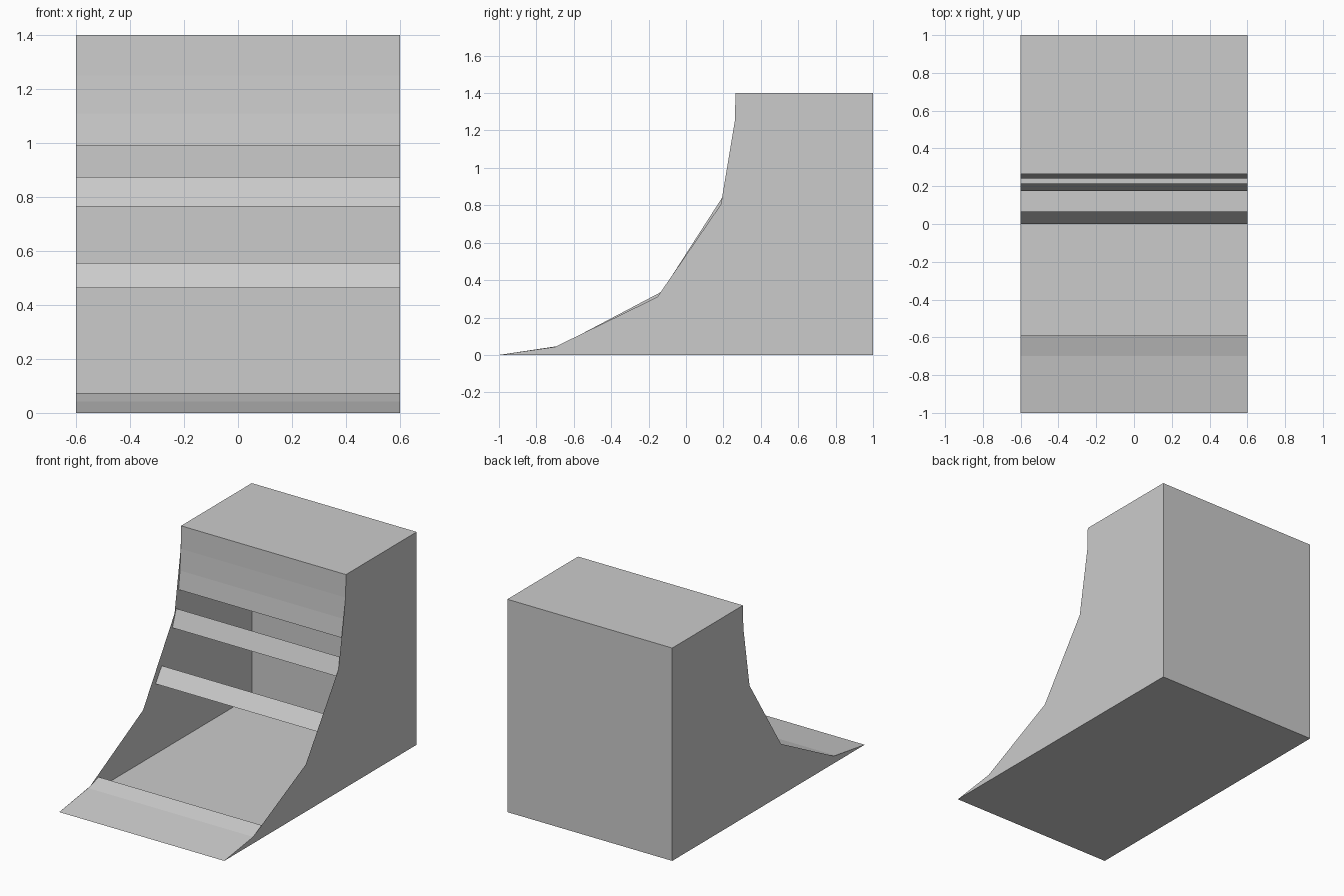
import bpy

HALF_W = 0.6
BACK, TOP = 1.0, 1.4

cube = bpy.data.objects.get("Cube")
if cube:
    bpy.data.objects.remove(cube, do_unlink=True)

# One plain grey for the whole ramp
grey = bpy.data.materials.new("light_grey")
grey.use_nodes = True
colour = (0.6, 0.6, 0.6, 1.0)
grey.diffuse_color = colour
grey.node_tree.nodes["Principled BSDF"].inputs["Base Color"].default_value = colour


def sheet(name, verts, faces):
    mesh = bpy.data.meshes.new(name)
    mesh.from_pydata(verts, [], faces)
    mesh.materials.append(grey)
    obj = bpy.data.objects.new(name, mesh)
    bpy.context.collection.objects.link(obj)
    return obj


def strip(name, path):
    """Sweep a (y, z) path across the full width of the ramp."""
    verts = [(x, y, z) for y, z in path for x in (-HALF_W, HALF_W)]
    faces = [(i, i + 1, i + 3, i + 2) for i in range(0, len(verts) - 2, 2)]
    return sheet(name, verts, faces)


def side(name, x, curve):
    """Flat side panel: square back with a curved front edge."""
    outline = curve + [(TOP_EDGE, TOP), (BACK, TOP), (BACK, 0)]
    order = list(range(len(outline)))
    if x > 0:
        order.reverse()
    return sheet(name, [(x, y, z) for y, z in outline], [order])


TOP_EDGE = 0.265

# Side panels, each with its own slightly different front curve
side("left_side", HALF_W,
     [(-1, 0), (-0.7, 0.043), (-0.153, 0.31), (0.187, 0.806), (0.261, 1.25)])
side("right_side", -HALF_W,
     [(-1, 0), (-0.68, 0.048), (-0.13, 0.338), (0.197, 0.847), (0.261, 1.25)])

# Closed base, back and deck
strip("base", [(BACK, 0), (-1, 0)])
strip("back_panel", [(BACK, TOP), (BACK, 0)])
strip("deck", [(TOP_EDGE, TOP), (BACK, TOP)])

# Separate riding-surface slats with open gaps between them
strip("entry_slat", [(-1, 0), (-0.7, 0.043), (-0.59, 0.074)])
strip("lower_slat", [(0, 0.462), (0.065, 0.556)])
strip("middle_slat", [(0.175, 0.764), (0.215, 0.875)])
strip("upper_slat", [(0.24, 0.99), (0.254, 1.11), (0.262, 1.25), (TOP_EDGE, TOP)])
